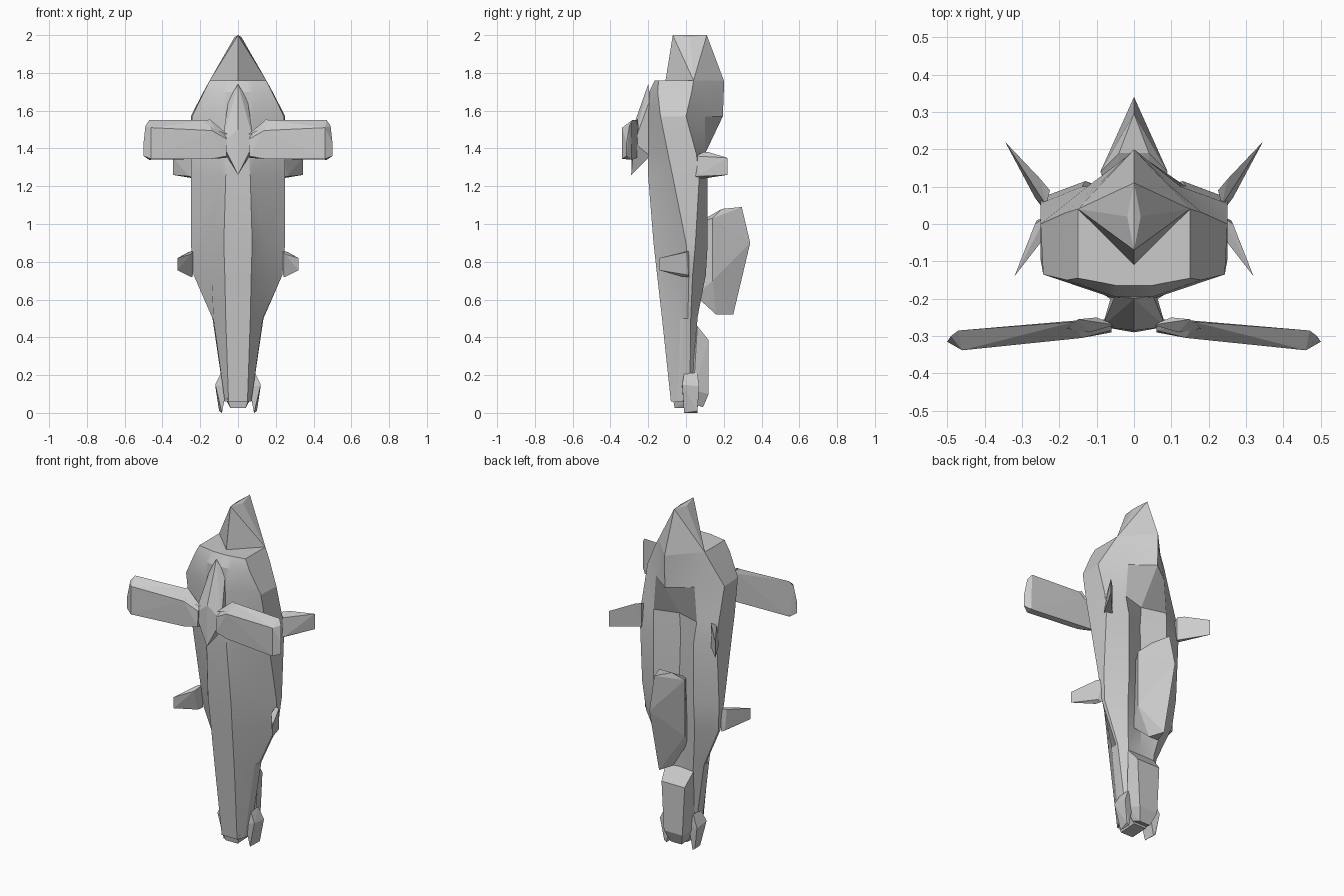
import bpy, bmesh, math


def finish(name, bm):
    bmesh.ops.recalc_face_normals(bm, faces=bm.faces)
    me = bpy.data.meshes.new(name)
    bm.to_mesh(me)
    bm.free()
    ob = bpy.data.objects.new(name, me)
    bpy.context.collection.objects.link(ob)
    return ob


def mirrored(ob):
    m = ob.modifiers.new("Mirror", 'MIRROR')
    m.use_axis[0] = True
    m.use_mirror_merge = False
    return ob


def hull(name, pts, sym=False):
    """Convex faceted solid; sym adds the points reflected in x."""
    if sym:
        pts = pts + [(-x, y, z) for x, y, z in pts if x]
    bm = bmesh.new()
    for p in pts:
        bm.verts.new(p)
    r = bmesh.ops.convex_hull(bm, input=bm.verts)
    bmesh.ops.delete(bm, geom=list({v for v in r["geom_interior"] + r["geom_unused"]
                                    if isinstance(v, bmesh.types.BMVert)}), context='VERTS')
    bmesh.ops.dissolve_limit(bm, angle_limit=0.02, verts=bm.verts, edges=bm.edges)
    return finish(name, bm)


def loft(name, sections):
    """Closed loft through half sections (z, points), reflected in x."""
    bm = bmesh.new()
    rings = []
    for z, half in sections:
        loop = half + [(-x, y) for x, y in reversed(half) if x]
        rings.append([bm.verts.new((x, y, z)) for x, y in loop])
    n = len(rings[0])
    for a, b in zip(rings, rings[1:]):
        for i in range(n):
            j = (i + 1) % n
            bm.faces.new((a[i], a[j], b[j], b[i]))
    for r in (rings[0], rings[-1]):
        bmesh.ops.triangulate(bm, faces=[bm.faces.new(r)])
    ob = finish(name, bm)
    bpy.context.view_layer.objects.active = ob
    ob.select_set(True)
    bpy.ops.object.shade_smooth_by_angle(angle=math.radians(20))
    ob.select_set(False)
    return ob


# Main hull: front strip, chine, side wall, twin back lobes and centre valley
loft("main_hull", [
    (0.06, [(.05, -.08), (.07, -.04), (.07, 0), (.068, .02), (.05, .05), (0, .05)]),
    (0.50, [(.065, -.127), (.13, -.03), (.135, .01), (.135, .025), (.09, .06), (0, .055)]),
    (0.73, [(.07, -.153), (.14, -.06), (.235, .015), (.235, .035), (.13, .105), (0, .06)]),
    (0.90, [(.075, -.172), (.14, -.09), (.25, 0), (.25, .05), (.13, .115), (0, .065)]),
    (1.25, [(.065, -.20), (.085, -.185), (.25, -.07), (.25, .07), (.13, .115), (0, .05)]),
    (1.37, [(.055, -.20), (.08, -.19), (.25, -.095), (.25, .055), (.14, .10), (0, .06)]),
    (1.57, [(.05, -.20), (.08, -.19), (.243, -.135), (.25, 0), (.125, .10), (0, .195)]),
    (1.70, [(.05, -.195), (.08, -.185), (.18, -.15), (.183, .03), (.09, .11), (0, .2)]),
    (1.76, [(.045, -.165), (.07, -.16), (.15, -.145), (.15, .04), (.075, .12), (0, .2)]),
])

# Peaked head on a diamond base
hull("head_peak", [(0, -.11, 1.75), (.15, .04, 1.76), (0, .2, 1.76),
                   (0, -.07, 2), (0, .11, 2), (.018, .02, 1.99)], True)

# Front spear and its mounting to the hull
hull("front_spear", [(0, -.2, 1.74), (.05, -.19, 1.66), (.085, -.275, 1.43), (0, -.29, 1.26),
                     (0, -.285, 1.5), (.06, -.19, 1.36), (0, -.19, 1.36)], True)

# Front wings, bevelled slabs with a shallow front crease
mirrored(hull("front_wing", [
    (.06, -.255, 1.47), (.06, -.285, 1.45), (.06, -.29, 1.36), (.06, -.26, 1.35),
    (.14, -.257, 1.52), (.16, -.262, 1.55), (.47, -.285, 1.55), (.46, -.338, 1.51),
    (.46, -.338, 1.345), (.47, -.29, 1.34), (.49, -.30, 1.52), (.5, -.315, 1.43),
    (.5, -.315, 1.36), (.14, -.305, 1.495), (.14, -.3, 1.345)]))
mirrored(hull("wing_root_cap", [(.12, -.29, 1.5), (.18, -.28, 1.54), (.1, -.25, 1.5),
                                (.15, -.255, 1.555), (.05, -.27, 1.47)]))

# Small side fins
mirrored(hull("upper_side_fin", [
    (.235, .05, 1.36), (.25, .05, 1.25), (.225, .09, 1.38), (.225, .09, 1.24),
    (.25, .12, 1.38), (.265, .07, 1.26), (.345, .22, 1.35), (.345, .22, 1.26)]))
mirrored(hull("lower_side_fin", [
    (.235, .02, .86), (.24, .015, .72), (.25, -.05, .84), (.25, -.02, .72),
    (.265, 0, .85), (.26, .01, .73), (.32, -.14, .82), (.32, -.14, .755)]))

# Dorsal fin with a sharp rear ridge
hull("dorsal_fin", [(.04, .05, 1.0), (.09, .14, 1.03), (.04, .19, 1.08), (0, .295, 1.09),
                    (0, .34, .9), (0, .25, .52), (.03, .16, .52), (.09, .14, .7),
                    (.05, .05, .62)], True)

# Tail block and nozzle
hull("tail_block", [(.07, .04, .48), (.09, .06, .46), (.075, .12, .385), (.085, .04, .12),
                    (.06, .12, .1), (.035, .09, .03), (.05, .03, .05)], True)
hull("tail_nozzle", [(.06, -.07, .08), (.04, -.06, .025), (.07, .04, .08),
                     (.04, .05, .03)], True)

# Bottom fins
mirrored(hull("bottom_fin", [
    (.09, -.01, .21), (.09, .06, .21), (.12, -.02, .15), (.12, .07, .14), (.06, -.02, .13),
    (.06, .06, .13), (.085, -.01, 0), (.085, .06, 0), (.1, .06, .01)]))
